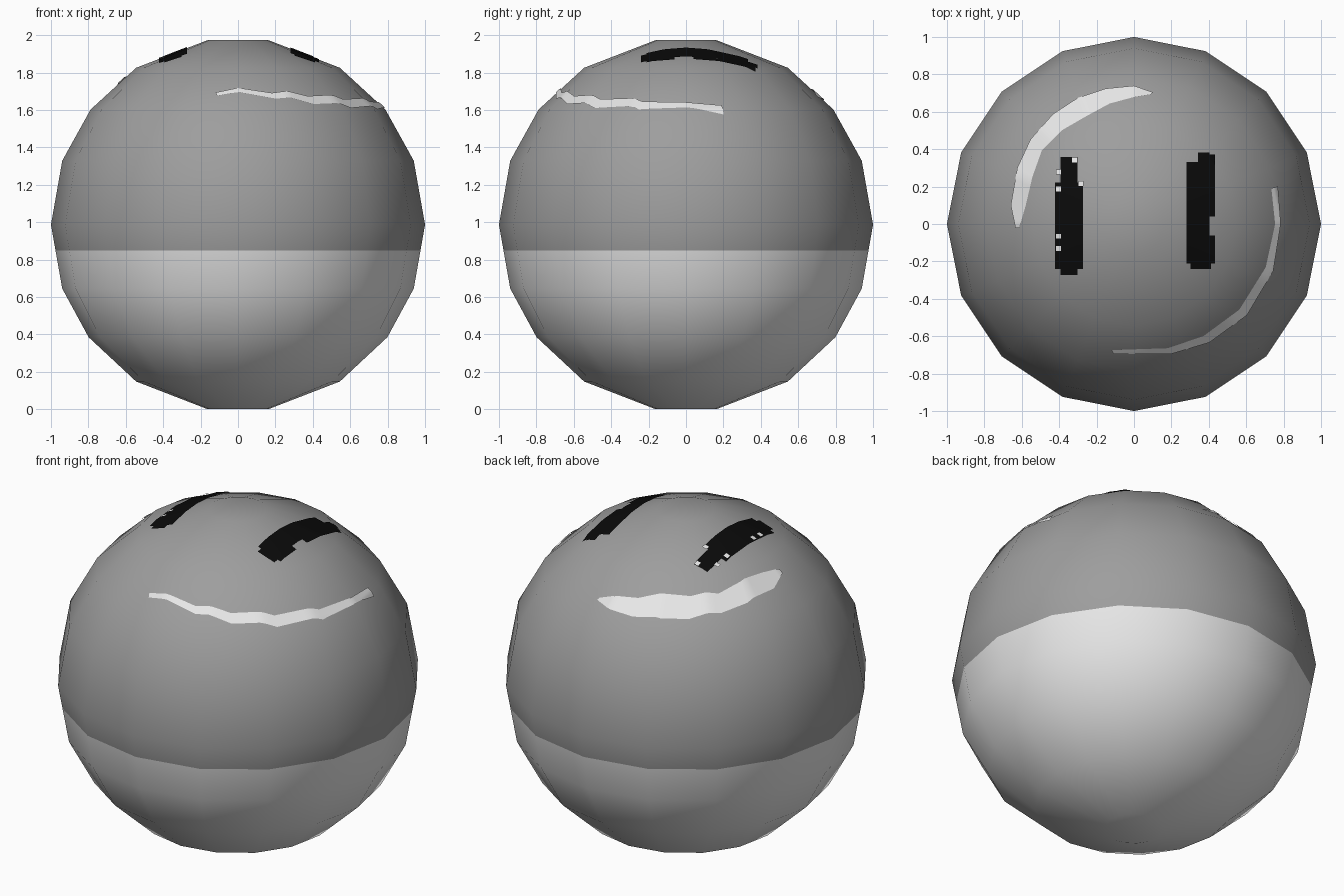
import bpy, bmesh, math
from mathutils import Vector
from mathutils.bvhtree import BVHTree

if "Cube" in bpy.data.objects:
    bpy.data.objects.remove(bpy.data.objects["Cube"])

CENTRE = Vector((0, 0, 0.987))
BORDER_Z = 0.85


def material(name, v):
    m = bpy.data.materials.new(name)
    m.diffuse_color = (v, v, v, 1)
    m.use_nodes = True
    m.node_tree.nodes["Principled BSDF"].inputs["Base Color"].default_value = m.diffuse_color
    return m


GREY = material("mid_grey", 0.34)
WHITE = material("off_white", 0.80)
BLACK = material("black", 0.003)


def to_object(bm, name, mats):
    me = bpy.data.meshes.new(name)
    bm.to_mesh(me)
    bm.free()
    for m in mats:
        me.materials.append(m)
    for p in me.polygons:
        p.use_smooth = True
    ob = bpy.data.objects.new(name, me)
    bpy.context.collection.objects.link(ob)
    return ob


# Faceted ball body: rings of 16 with flat caps, split in two colours by height
bm = bmesh.new()
rings = []
for deg in (-80.7, -57, -37, -20, 0, 20, 38, 57, 80.7):
    e = math.radians(deg)
    rings.append([bm.verts.new(CENTRE + Vector((math.cos(e) * math.cos(a), math.cos(e) * math.sin(a), math.sin(e))))
                  for a in (math.tau * i / 16 for i in range(16))])
for lo, hi in zip(rings, rings[1:]):
    for i in range(16):
        j = (i + 1) % 16
        bm.faces.new((lo[i], lo[j], hi[j], hi[i]))
bm.faces.new(rings[0][::-1])
bm.faces.new(rings[-1])
bmesh.ops.bisect_plane(bm, geom=bm.verts[:] + bm.edges[:] + bm.faces[:],
                       plane_co=(0, 0, BORDER_Z), plane_no=(0, 0, 1))
for f in bm.faces:
    f.material_index = 1 if f.calc_center_median().z < BORDER_Z else 0
bm.normal_update()
tree = BVHTree.FromBMesh(bm)
to_object(bm, "ball_body", [GREY, WHITE])


def sample(line, t):
    """Point at fraction t of a polyline."""
    s = t * (len(line) - 1)
    i = min(int(s), len(line) - 2)
    return Vector(line[i]).lerp(Vector(line[i + 1]), s - i)


def patch(bm, outer, inner, n=48, m=5, lift=0.006):
    """Strip between two top-view lines, draped on the ball from above."""
    grid = []
    for i in range(n + 1):
        a, b = sample(outer, i / n), sample(inner, i / n)
        row = []
        for k in range(m + 1):
            p = a.lerp(b, k / m)
            hit = tree.ray_cast(Vector((p.x, p.y, 3)), Vector((0, 0, -1)))[0]
            row.append(bm.verts.new(hit + (hit - CENTRE).normalized() * lift))
        grid.append(row)
    for r, s in zip(grid, grid[1:]):
        for k in range(m):
            f = bm.faces.new((r[k], r[k + 1], s[k + 1], s[k]))
            f.normal_update()
            if f.normal.z < 0:
                f.normal_flip()


def box(bm, x0, x1, y0, y1, **kw):
    patch(bm, [(x0, y0), (x0, y1)], [(x1, y0), (x1, y1)], **kw)


# Long highlight crescents
bm = bmesh.new()
patch(bm,
      [(.1, .70), (0, .735), (-.15, .72), (-.3, .67), (-.43, .585), (-.55, .45), (-.62, .3), (-.655, .1), (-.63, -.02)],
      [(.09, .69), (0, .675), (-.13, .64), (-.25, .575), (-.38, .50), (-.49, .39), (-.54, .25), (-.575, .1), (-.61, -.02)])
to_object(bm, "back_left_crescent", [WHITE])

bm = bmesh.new()
patch(bm,
      [(.765, .2), (.78, 0), (.74, -.25), (.6, -.485), (.4, -.63), (.2, -.69), (-.11, -.69)],
      [(.73, .19), (.75, 0), (.70, -.23), (.56, -.455), (.37, -.595), (.18, -.66), (-.12, -.67)])
to_object(bm, "front_right_crescent", [WHITE])

# Dark oblong marks on the crown
bm = bmesh.new()
box(bm, -.42, -.27, -.24, .17, n=30)
box(bm, -.42, -.27, .17, .22, n=4)
box(bm, -.39, -.30, .22, .355, n=10)
box(bm, -.39, -.30, -.27, -.24, n=3)
to_object(bm, "left_mark", [BLACK])

bm = bmesh.new()
box(bm, .28, .40, -.21, .33, n=36)
box(bm, .40, .43, -.21, -.06, n=10, m=2)
box(bm, .40, .43, .04, .37, n=20, m=2)
box(bm, .34, .40, .33, .38, n=4)
box(bm, .30, .41, -.24, -.21, n=3)
to_object(bm, "right_mark", [BLACK])

# Tiny light specks round the left mark
bm = bmesh.new()
for x, y in ((-.315, .34), (-.40, .275), (-.40, .185), (-.28, .215), (-.40, -.065), (-.40, -.13)):
    box(bm, x - .013, x + .013, y - .013, y + .013, n=2, m=2, lift=0.009)
to_object(bm, "light_specks", [WHITE])
